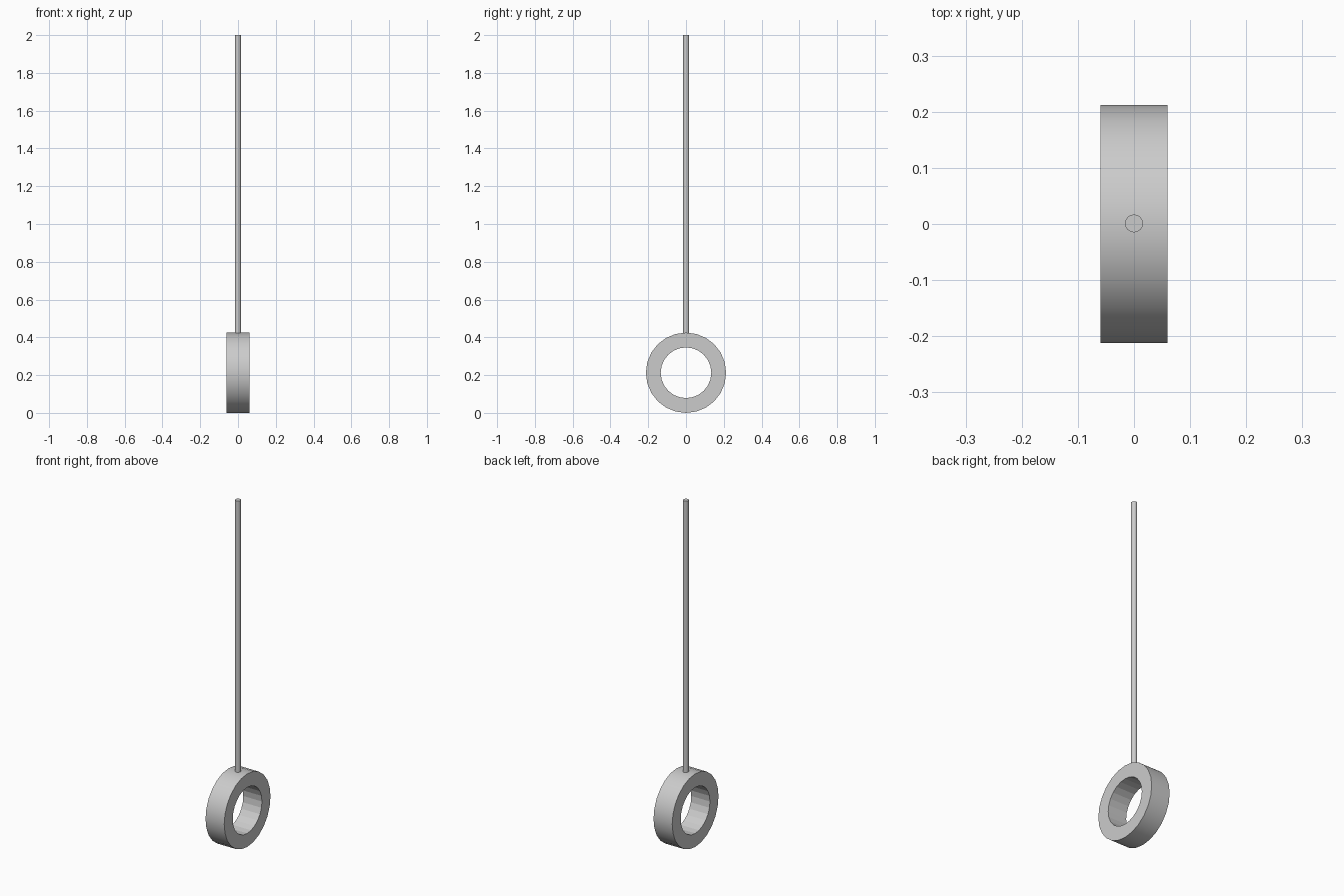
import bpy, bmesh, math

if "Cube" in bpy.data.objects:
    bpy.data.objects.remove(bpy.data.objects["Cube"])

SIDES = 24
R_OUT, R_IN, HALF_W = 0.2125, 0.134, 0.06


def make_object(name, bm):
    bmesh.ops.recalc_face_normals(bm, faces=bm.faces)
    mesh = bpy.data.meshes.new(name)
    bm.to_mesh(mesh)
    bm.free()
    obj = bpy.data.objects.new(name, mesh)
    bpy.context.collection.objects.link(obj)
    return obj


# Ring: rectangular section swept around the x axis
bm = bmesh.new()
section = [(-HALF_W, R_OUT), (HALF_W, R_OUT), (HALF_W, R_IN), (-HALF_W, R_IN)]
loops = []
for i in range(SIDES):
    a = 2 * math.pi * i / SIDES
    loops.append([bm.verts.new((x, r * math.cos(a), R_OUT + r * math.sin(a)))
                  for x, r in section])
for i in range(SIDES):
    p, q = loops[i], loops[(i + 1) % SIDES]
    for j in range(4):
        k = (j + 1) % 4
        face = bm.faces.new((p[j], p[k], q[k], q[j]))
        face.smooth = j == 0  # outer band smooth, bore faceted
for e in bm.edges:
    e.smooth = all(f.smooth for f in e.link_faces)
make_object("ring", bm)

# Rod: thin capped cylinder standing on the ring
bottom, top = 2 * R_OUT - 0.01, 2.0
bm = bmesh.new()
bmesh.ops.create_cone(bm, cap_ends=True, segments=16,
                      radius1=0.016, radius2=0.016, depth=top - bottom)
bmesh.ops.translate(bm, verts=bm.verts, vec=(0, 0.001, (top + bottom) / 2))
for f in bm.faces:
    f.smooth = len(f.verts) == 4
for e in bm.edges:
    e.smooth = all(f.smooth for f in e.link_faces)
make_object("rod", bm)
